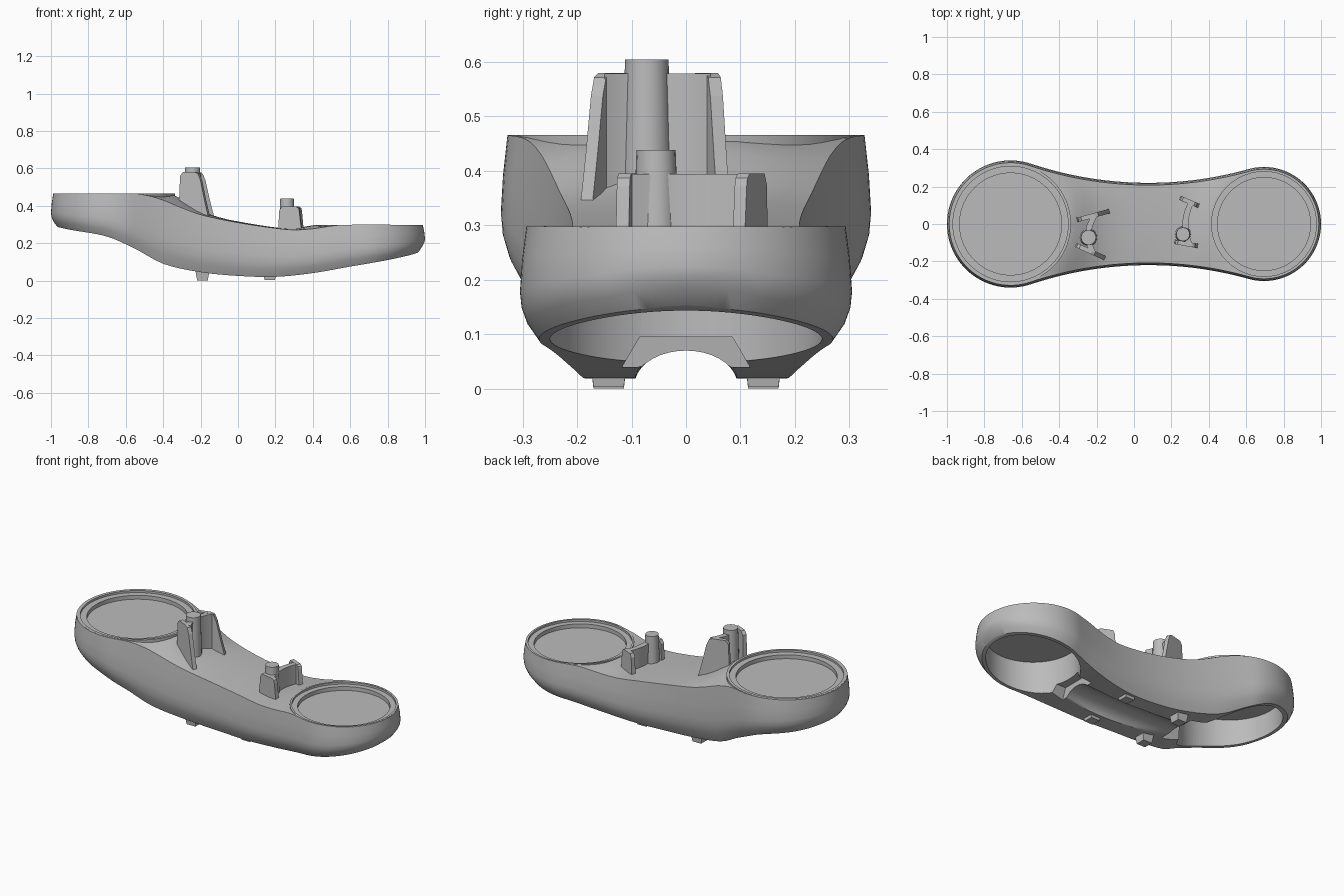
import bpy, bmesh, math
from mathutils import Vector

cube = bpy.data.objects.get("Cube")
if cube:
    bpy.data.objects.remove(cube)

COLOUR = (0.5, 0.5, 0.5, 1)
grey = bpy.data.materials.new("plain_grey")
grey.use_nodes = True
grey.diffuse_color = COLOUR
grey.node_tree.nodes["Principled BSDF"].inputs["Base Color"].default_value = COLOUR


def make(name, bm):
    bmesh.ops.recalc_face_normals(bm, faces=bm.faces)
    mesh = bpy.data.meshes.new(name)
    bm.to_mesh(mesh)
    bm.free()
    obj = bpy.data.objects.new(name, mesh)
    bpy.context.collection.objects.link(obj)
    mesh.materials.append(grey)
    return obj


def smooth(obj, angle=32):
    bpy.ops.object.select_all(action="DESELECT")
    obj.select_set(True)
    bpy.context.view_layer.objects.active = obj
    bpy.ops.object.shade_smooth_by_angle(angle=math.radians(angle))


def curve(points, x):
    """Smooth interpolation through (x, z) points."""
    if x <= points[0][0]:
        return points[0][1]
    if x >= points[-1][0]:
        return points[-1][1]
    slopes = [0 if i in (0, len(points) - 1) else
              (points[i + 1][1] - points[i - 1][1]) / (points[i + 1][0] - points[i - 1][0])
              for i in range(len(points))]
    i = max(k for k in range(len(points) - 1) if points[k][0] <= x)
    (xa, za), (xb, zb) = points[i], points[i + 1]
    h = xb - xa
    t = (x - xa) / h
    return ((2*t**3 - 3*t*t + 1) * za + (t**3 - 2*t*t + t) * h * slopes[i]
            + (3*t*t - 2*t**3) * zb + (t**3 - t*t) * h * slopes[i + 1])


TOP = [(-1, .465), (-.62, .465), (-.5, .458), (-.4, .43), (-.3, .388), (-.2, .352),
       (0, .31), (.2, .28), (.3, .271), (.4, .277), (.55, .297), (1, .297)]
DECK = [(-1, .465), (-.37, .465), (-.3, .435), (-.2, .375), (-.1, .338), (0, .316),
        (.2, .284), (.3, .278), (.4, .296), (.45, .297), (1, .297)]
BOTTOM = [(-1, .29), (-.9, .272), (-.7, .235), (-.55, .17), (-.4, .09), (-.2, .045),
          (0, .025), (.2, .02), (.4, .04), (.6, .075), (.8, .11), (.95, .145), (1, .17)]
LEFT, RIGHT, WAIST = Vector((-.66, 0)), Vector((.695, 0)), Vector((.078, 2.203))
ARCH = .094


def outline():
    """Half outline as (point, outward normal), from one tip to the other."""
    a = math.atan2(WAIST.y, WAIST.x - LEFT.x)
    b = math.atan2(WAIST.y, WAIST.x - RIGHT.x)
    pts = []
    for centre, radius, a0, a1, n, sign in ((LEFT, .34, math.pi, a, 28, 1),
                                            (WAIST, 1.983, a + math.pi, b + math.pi, 28, -1),
                                            (RIGHT, .305, b, 0, 28, 1)):
        for i in range(n + 1):
            t = a0 + (a1 - a0) * i / n
            d = Vector((math.cos(t), math.sin(t)))
            if not pts or (centre + d * radius - pts[-1][0]).length > .002:
                pts.append((centre + d * radius, d * sign))
    return pts


def deck_height(x, y, w):
    edge = curve(TOP, x)
    return edge + (curve(DECK, x) - edge) * (1 - (y / w) ** 2)


def underside_height(x, y, w):
    """Lower curve with a rounded channel running along the middle."""
    arch = .008 + .062 * math.sqrt(max(0, 1 - (y / ARCH) ** 2))
    return max(curve(BOTTOM, x), arch)


def cap(bm, ring, half_count, spread, height):
    """Close a ring with strips across y; spread gives the y columns for a half width."""
    previous = None
    for i in range(half_count):
        a, b = ring[i], ring[-i]
        x, w = a.co.x, a.co.y
        if 0 < i < half_count - 1:
            row = [a] + [bm.verts.new((x, y, height(x, y, w))) for y in spread(w)] + [b]
        else:
            row = [a] * len(previous or spread(1) + [0, 0])
        if previous:
            for j in range(len(row) - 1):
                quad = (previous[j], previous[j + 1], row[j + 1], row[j])
                bm.faces.new(list(dict.fromkeys(quad)))
        previous = row


def deck_columns(w):
    return [w * (1 - k / 6) for k in range(1, 12)]


def channel_columns(w):
    scale = min(1, w / .12)
    return [ARCH * scale * math.cos(math.pi * k / 18) for k in range(19)]


# Body: rounded wall rings between the lower and upper curves, capped across
half = outline()
loop = half + [(Vector((p.x, -p.y)), Vector((n.x, -n.y))) for p, n in reversed(half[1:-1])]
bm = bmesh.new()
rings = []
for inset, f in ((.035, 0), (.013, .15), (.003, .28), (0, .42), (.004, .7), (.012, 1)):
    ring = []
    for p, n in loop:
        q = p - n * inset
        zb, zt = curve(BOTTOM, q.x), curve(TOP, q.x)
        ring.append(bm.verts.new((q.x, q.y, zb + (zt - zb) * f)))
    rings.append(ring)
count = len(loop)
for lo, hi in zip(rings, rings[1:]):
    for i in range(count):
        j = (i + 1) % count
        bm.faces.new((lo[i], lo[j], hi[j], hi[i]))
cap(bm, rings[0], len(half), channel_columns, underside_height)
cap(bm, rings[-1], len(half), deck_columns, deck_height)
body = make("body", bm)


def cylinder(name, x, y, z0, z1, r0, r1, sides):
    bm = bmesh.new()
    bmesh.ops.create_cone(bm, cap_ends=True, segments=sides, radius1=r0, radius2=r1, depth=z1 - z0)
    bmesh.ops.translate(bm, verts=bm.verts, vec=(x, y, (z0 + z1) / 2))
    return make(name, bm)


def tapered(name, lower, upper):
    """Block between two rectangles given as (x0, x1, y0, y1, z)."""
    bm = bmesh.new()
    for x0, x1, y0, y1, z in (lower, upper):
        for x, y in ((x0, y0), (x1, y0), (x1, y1), (x0, y1)):
            bm.verts.new((x, y, z))
    bmesh.ops.convex_hull(bm, input=bm.verts)
    bmesh.ops.dissolve_limit(bm, angle_limit=.01, verts=bm.verts, edges=bm.edges)
    return make(name, bm)


def cut(target, cutter):
    cutter.hide_render = True
    mod = target.modifiers.new("cut", "BOOLEAN")
    mod.operation, mod.solver, mod.object = "DIFFERENCE", "EXACT", cutter
    bpy.context.view_layer.objects.active = target
    bpy.ops.object.modifier_apply(modifier=mod.name)
    bpy.data.objects.remove(cutter)


# Round cups: through hole and recess in the body, then a turned rim with floor
for side, x, zt, r_out, r_rec, r_floor, r_in in (("right", LEFT.x, .466, .323, .308, .2725, .28),
                                                 ("left", RIGHT.x, .298, .291, .28, .2485, .25)):
    cut(body, cylinder("hole_cutter", x, 0, -.2, .7, r_in, r_in, 72))
    cut(body, cylinder("recess_cutter", x, 0, zt - .02, .7, r_rec + .004, r_rec + .004, 72))
    profile = [(0, zt - .035), (r_floor, zt - .035), (r_floor, zt - .012), (r_rec, zt - .012),
               (r_rec, zt), (r_out, zt), (r_out, zt - .09), (r_in + .004, zt - .09),
               (r_in + .004, zt - .05), (0, zt - .05)]
    bm = bmesh.new()
    verts = [bm.verts.new((r, 0, z)) for r, z in profile]
    edges = [bm.edges.new(pair) for pair in zip(verts, verts[1:])]
    bmesh.ops.spin(bm, geom=verts + edges, cent=(0, 0, 0), axis=(0, 0, 1),
                   angle=math.tau, steps=72)
    bmesh.ops.remove_doubles(bm, verts=bm.verts, dist=.0005)
    bmesh.ops.translate(bm, verts=bm.verts, vec=(x, 0, 0))
    smooth(make(side + "_cup", bm))

# Pockets where the channel meets the cups
cut(body, tapered("pocket_cutter", (-.43, -.27, -.14, .14, -.05), (-.43, -.31, -.1, .1, .19)))
cut(body, tapered("pocket_cutter", (.38, .5, -.17, .17, -.05), (.4, .5, -.085, .085, .095)))
smooth(body)


def plate(name, path, shape, thickness):
    """Upright wall along a plan path; shape gives (fraction along, z) of a straight one."""
    path = [Vector(p) for p in path]
    bm = bmesh.new()
    a, b = path[0], path[-1]
    d = (b - a).normalized()
    side = Vector((-d.y, d.x)) * thickness / 2
    layers = [[bm.verts.new((*(a + (b - a) * t + s), z)) for t, z in shape] for s in (side, -side)]
    for layer in layers:
        bm.faces.new(layer)
    for i in range(len(shape)):
        j = (i + 1) % len(shape)
        bm.faces.new((layers[0][i], layers[0][j], layers[1][j], layers[1][i]))
    return make(name, bm)


def web(name, ends, bow, base, top, thickness):
    """Curved upright wall between two points, bowed sideways along x."""
    a, b = Vector(ends[0]), Vector(ends[1])
    bm = bmesh.new()
    rows = []
    for k in range(11):
        t = k / 10
        p = a.lerp(b, t) - Vector((bow * 4 * t * (1 - t), 0))
        rows.append([bm.verts.new((p.x + s * thickness / 2, p.y, z))
                     for s, z in ((-1, base), (1, base), (1, top), (-1, top))])
    for r, q in zip(rows, rows[1:]):
        for i in range(4):
            bm.faces.new((r[i], r[i - 1], q[i - 1], q[i]))
    bm.faces.new(rows[0])
    bm.faces.new(rows[-1])
    smooth(make(name, bm))


# Upright brackets: a round post, two sloping fins and a bowed web
def bracket(name, post, radius, post_top, base, top, fins, web_ends, bow, slope):
    smooth(cylinder(name + "_post", *post, base, post_top, radius * 1.2, radius, 20))
    h = top - base
    shape = [(0, base), (1, base), (1 - slope * .45, base + h * .45), (1 - slope * .8, top - h * .15),
             (1 - slope, top - .008), (.9 - slope, top), (.15, top), (.06, top - .02)]
    for label, path in zip(("back", "front"), fins):
        plate(f"{name}_{label}_fin", path, shape, .024)
    web(name + "_web", web_ends, bow, base, top - .001, .032)


bracket("tall_bracket", (-.243, -.072), .04, .605, .3, .58,
        (((-.31, .02), (-.12, .072)), ((-.315, -.11), (-.145, -.187))),
        ((-.21, .045), (-.22, -.15)), .03, .38)
bracket("short_bracket", (.262, -.055), .036, .438, .24, .395,
        (((.245, .14), (.35, .095)), ((.215, -.095), (.345, -.118))),
        ((.305, .115), (.295, -.105)), .025, .15)

# Small tapered feet, in mirrored pairs
for label, x, z in (("right", -.19, 0), ("left", .17, .004)):
    for end, s in (("front", -1), ("back", 1)):
        y = s * .142
        tapered(f"{label}_{end}_foot", (x - .028, x + .028, y - .028, y + .028, z),
                (x - .042, x + .042, y - .036, y + .036, .075))
